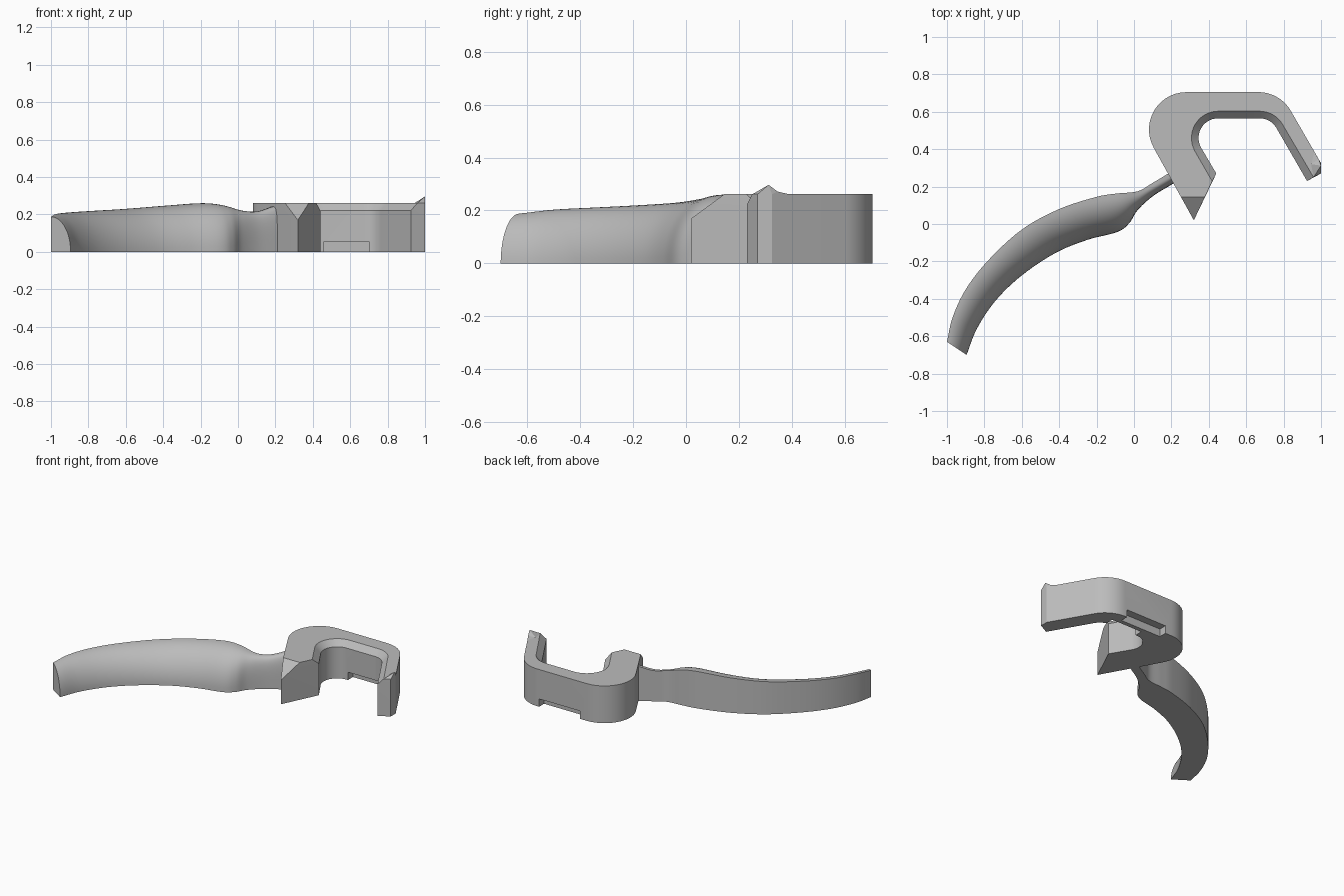
import bpy, bmesh, math
from mathutils import Vector

if "Cube" in bpy.data.objects:
    bpy.data.objects.remove(bpy.data.objects["Cube"])

grey = bpy.data.materials.new("grey_plastic")
grey.diffuse_color = (0.5, 0.5, 0.5, 1)
grey.use_nodes = True
grey.node_tree.nodes["Principled BSDF"].inputs["Base Color"].default_value = grey.diffuse_color


def make_object(name, bm):
    bmesh.ops.recalc_face_normals(bm, faces=bm.faces)
    mesh = bpy.data.meshes.new(name)
    bm.to_mesh(mesh)
    bm.free()
    mesh.materials.append(grey)
    obj = bpy.data.objects.new(name, mesh)
    bpy.context.collection.objects.link(obj)
    return obj


def smooth(obj, degrees=30):
    bpy.ops.object.select_all(action='DESELECT')
    obj.select_set(True)
    bpy.context.view_layer.objects.active = obj
    bpy.ops.object.shade_smooth_by_angle(angle=math.radians(degrees))


def loft(name, rings):
    """Closed solid through rings with equal point counts."""
    bm = bmesh.new()
    vs = [[bm.verts.new(p) for p in ring] for ring in rings]
    n = len(vs[0])
    for a, b in zip(vs, vs[1:]):
        for i in range(n):
            j = (i + 1) % n
            bm.faces.new((a[i], a[j], b[j], b[i]))
    bm.faces.new(vs[0][::-1])
    bm.faces.new(vs[-1])
    return bm


def arc(cx, cy, r, a0, a1, steps=14):
    return [(cx + r * math.cos(math.radians(a0 + (a1 - a0) * i / steps)),
             cy + r * math.sin(math.radians(a0 + (a1 - a0) * i / steps)))
            for i in range(steps + 1)]


def spline(pts, steps=6):
    """Smooth curve through points of any dimension."""
    pts = [Vector(p) for p in pts]
    pts = [2 * pts[0] - pts[1]] + pts + [2 * pts[-1] - pts[-2]]
    out = []
    for a, b, c, d in zip(pts, pts[1:], pts[2:], pts[3:]):
        for k in range(steps):
            t = k / steps
            out.append(0.5 * (2 * b + (c - a) * t + (2 * a - 5 * b + 4 * c - d) * t * t
                              + (3 * b - a - 3 * c + d) * t ** 3))
    return out + [pts[-2]]


# Hook: vertical wall with a chamfer around the upper inner edge
TOP, CHAMFER = 0.262, 0.222
outer = ([(0.32, 0.02)] + arc(0.28, 0.505, 0.2, 210, 90)
         + arc(0.665, 0.505, 0.2, 90, 30) + [(1.0, 0.325), (1.0, 0.27)])


def inner(radius, arm_end, jaw_end):
    return ([arm_end] + arc(0.671, 0.46, radius, 30, 90)
            + arc(0.45, 0.46, radius, 90, 210) + [jaw_end])


low = outer + inner(0.105, (0.925, 0.23), (0.44, 0.27))
high = outer + inner(0.143, (0.96, 0.25), (0.418, 0.228))
bm = loft("hook", [[(x, y, z) for x, y in ring]
                   for ring, z in ((low, 0), (low, CHAMFER), (high, TOP))])

# Sloping cut over the pointed jaw
cut = bmesh.ops.bisect_plane(bm, geom=bm.verts[:] + bm.edges[:] + bm.faces[:],
                             plane_co=(0.32, 0.145, TOP),
                             plane_no=Vector((0, -0.092, 0.125)).normalized(),
                             clear_outer=True)
bmesh.ops.holes_fill(bm, edges=[e for e in bm.edges if e.is_boundary])
hook = make_object("hook", bm)

# Shallow notches under the back wall, leaving a thin rib between them
for x0, x1, y0, y1 in ((0.33, 0.65, 0.65, 0.75), (0.46, 0.70, 0.5, 0.62)):
    ring = [(x0, y0), (x1, y0), (x1, y1), (x0, y1)]
    cutter = make_object("notch_cutter", loft("notch", [[(x, y, z) for x, y in ring]
                                                        for z in (-0.1, 0.055)]))
    cutter.hide_render = True
    mod = hook.modifiers.new("notch", 'BOOLEAN')
    mod.operation, mod.solver, mod.object = 'DIFFERENCE', 'EXACT', cutter
    bpy.context.view_layer.objects.active = hook
    bpy.ops.object.modifier_apply(modifier=mod.name)
    bpy.data.objects.remove(cutter)
smooth(hook)

# Small raised catch on the arm end
bm = bmesh.new()
base = [(0.96, 0.25), (1.0, 0.27), (1.0, 0.325), (0.962, 0.39), (0.945, 0.32)]
base = [bm.verts.new((x, y, TOP - 0.001)) for x, y in base]
apex = bm.verts.new((1.0, 0.312, 0.297))
mid = bm.verts.new((0.988, 0.345, 0.272))
bm.faces.new(base[::-1])
for tri in ((base[0], base[1], apex), (base[1], base[2], apex), (base[2], mid, apex),
            (base[2], base[3], mid), (base[3], base[4], mid), (base[4], apex, mid),
            (base[4], base[0], apex)):
    bm.faces.new(tri)
make_object("catch", bm)

# Handle and neck: flat back, rounded front.  Columns: back x, y; front x, y; height; squareness
stations = [
    (-1.0, -0.63, -0.895, -0.70, 0.188, 2.0),
    (-0.97, -0.50, -0.84, -0.56, 0.203, 2.0),
    (-0.90, -0.35, -0.74, -0.41, 0.211, 2.0),
    (-0.78, -0.195, -0.60, -0.275, 0.219, 2.0),
    (-0.60, -0.03, -0.42, -0.155, 0.230, 2.0),
    (-0.40, 0.08, -0.25, -0.085, 0.246, 2.1),
    (-0.20, 0.145, -0.09, -0.043, 0.260, 2.2),
    (-0.09, 0.163, -0.025, 0.005, 0.250, 2.4),
    (0.02, 0.175, 0.02, 0.075, 0.221, 2.8),
    (0.10, 0.22, 0.10, 0.148, 0.216, 3.4),
    (0.175, 0.265, 0.20, 0.21, 0.240, 4.0),
    (0.21, 0.29, 0.25, 0.24, 0.250, 4.0),
]
rings = []
for bx, by, fx, fy, h, power in spline(stations):
    ring = [(bx, by, 0)]
    for i in range(17):
        a = math.pi / 2 * i / 16
        u = math.sin(a) ** (2 / power)
        w = math.cos(a) ** (2 / power) if i < 16 else 0
        ring.append((bx + (fx - bx) * u, by + (fy - by) * u, h * w))
    rings.append(ring)
smooth(make_object("handle", loft("handle", rings)), 35)
